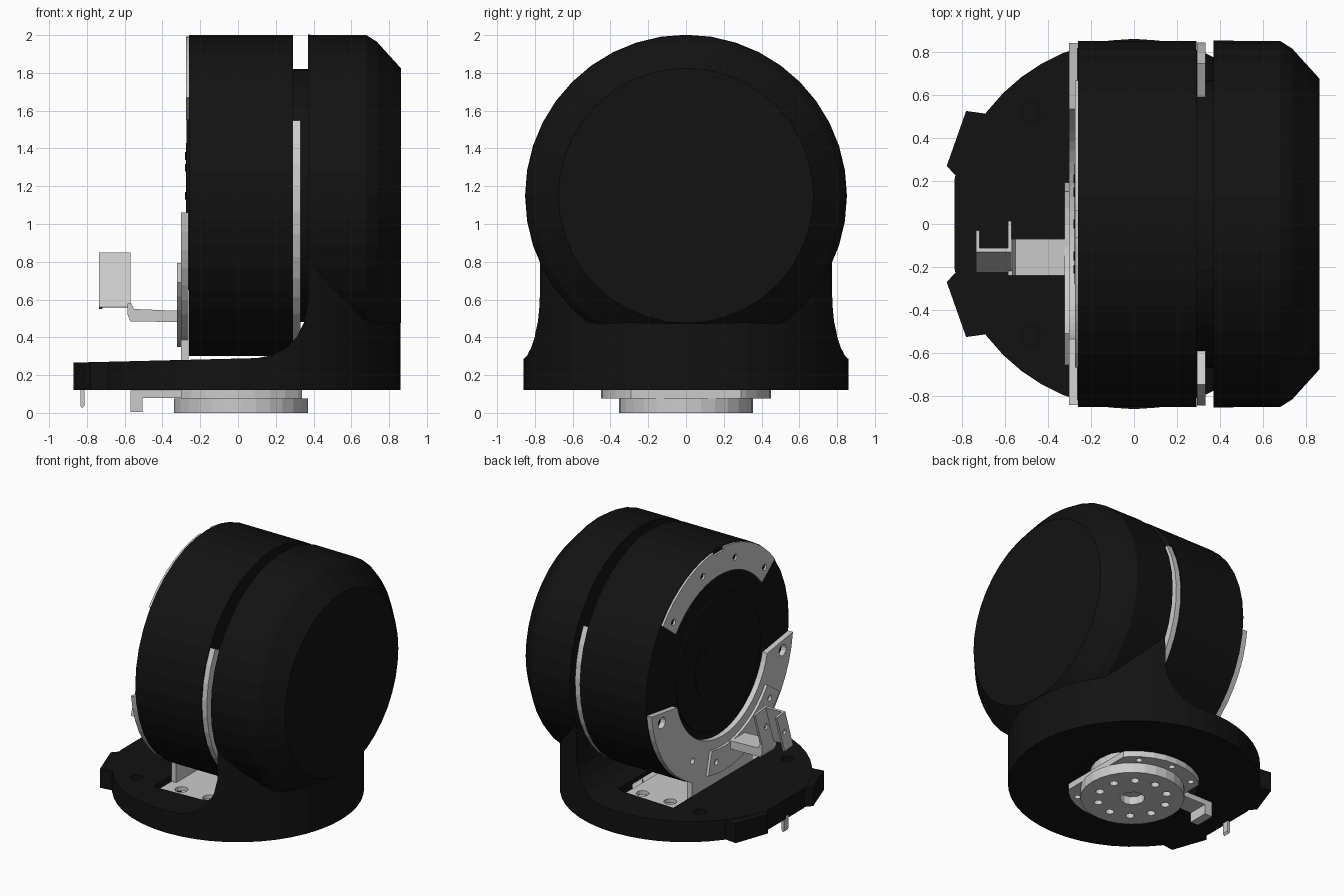
import bpy, bmesh
from math import sin, cos, radians, pi
from mathutils import Vector

if "Cube" in bpy.data.objects:
    bpy.data.objects.remove(bpy.data.objects["Cube"])

black = bpy.data.materials.new("black_shell")
black.diffuse_color = (0.006, 0.006, 0.006, 1)
black.use_nodes = True
black.node_tree.nodes["Principled BSDF"].inputs["Base Color"].default_value = black.diffuse_color
CZ = 1.15  # height of the drum axis


def finish(name, bm, mat=None):
    bmesh.ops.recalc_face_normals(bm, faces=bm.faces)
    me = bpy.data.meshes.new(name)
    bm.to_mesh(me)
    bm.free()
    ob = bpy.data.objects.new(name, me)
    bpy.context.collection.objects.link(ob)
    if mat:
        me.materials.append(mat)
    return ob


def prism(name, pts, axis, lo, hi, mat=None):
    """Extrude a 2D outline along an axis."""
    put = {'X': lambda a, b, t: (t, a, b), 'Y': lambda a, b, t: (a, t, b),
           'Z': lambda a, b, t: (a, b, t)}[axis]
    bm = bmesh.new()
    A = [bm.verts.new(put(a, b, lo)) for a, b in pts]
    B = [bm.verts.new(put(a, b, hi)) for a, b in pts]
    bm.faces.new(A)
    bm.faces.new(B)
    n = len(pts)
    for i in range(n):
        bm.faces.new((A[i], A[(i + 1) % n], B[(i + 1) % n], B[i]))
    return finish(name, bm, mat)


def ring(r, n=40, c=(0, 0)):
    return [(c[0] + r * cos(2 * pi * i / n), c[1] + r * sin(2 * pi * i / n)) for i in range(n)]


def arc(ri, ro, a0, a1, n=20, skew=0):
    """Arc strip outline around the drum axis; skew slants its ends."""
    def side(r, s, e):
        return [(r * cos(radians(s + (e - s) * i / n)), CZ + r * sin(radians(s + (e - s) * i / n)))
                for i in range(n + 1)]
    return side(ro, a0, a1) + side(ri, a1 - skew, a0 + skew)


def lathe_x(name, prof, n=40, mat=None):
    """Closed solid of revolution about the drum axis from (x, r) points."""
    bm = bmesh.new()
    loops = [[bm.verts.new((x, y, CZ + z)) for y, z in ring(r, n)] for x, r in prof]
    bm.faces.new(loops[0])
    bm.faces.new(loops[-1])
    for A, B in zip(loops, loops[1:]):
        for i in range(n):
            j = (i + 1) % n
            bm.faces.new((A[i], A[j], B[j], B[i]))
    return finish(name, bm, mat)


def box(name, x, y, z, mat=None):
    return prism(name, [(x[0], y[0]), (x[1], y[0]), (x[1], y[1]), (x[0], y[1])], 'Z', z[0], z[1], mat)


def boolean(ob, tool, op):
    m = ob.modifiers.new(op, 'BOOLEAN')
    m.operation, m.object, m.solver = op, tool, 'EXACT'
    bpy.context.view_layer.objects.active = ob
    bpy.ops.object.modifier_apply(modifier=m.name)
    bpy.data.objects.remove(tool)


def drill(ob, spots, r, axis, lo, hi):
    for s in spots:
        boolean(ob, prism("drill", ring(r, 12, s), axis, lo, hi), 'DIFFERENCE')


def polar(r, *angles, c=(0, CZ)):
    return [(c[0] + r * cos(radians(a)), c[1] + r * sin(radians(a))) for a in angles]


# Housing: round base and column cut by an L profile, joined with the rear cap
housing = prism("housing", ring(0.86, 48), 'Z', 0.12, CZ, black)
ell = [(-0.835, 0), (1, 0), (1, 1.3), (0.375, 1.3), (0.37, 0.58), (0.35, 0.48), (0.31, 0.40),
       (0.25, 0.34), (0.18, 0.305), (0.1, 0.29), (-0.835, 0.267)]
boolean(housing, prism("profile_cutter", ell, 'Y', -1, 1), 'INTERSECT')
for s in (1, -1):
    lug = [(-0.87, 0.27), (-0.78, 0.525), (-0.67, 0.51), (-0.58, 0.59), (-0.55, 0.3), (-0.8, 0.2), (-0.82, 0.215)]
    boolean(housing, prism("lug", [(x, s * y) for x, y in lug], 'Z', 0.121, 0.266), 'UNION')
cap = lathe_x("cap", [(0.37, 0.852), (0.68, 0.85), (0.735, 0.815), (0.862, 0.675)])
boolean(housing, cap, 'UNION')
boolean(housing, prism("base_hole", ring(0.44, 32), 'Z', 0, 0.27), 'DIFFERENCE')
boolean(housing, box("bracket_recess", (-0.3, 0.16), (-0.58, 0.58), (0.2, 0.6)), 'DIFFERENCE')
drill(housing, [(-0.48, 0.52), (-0.48, -0.52)], 0.045, 'Z', 0.22, 0.4)

# Motor drum with its neck and front plate
lathe_x("drum", [(-0.26, 0.85), (0.29, 0.85)], mat=black)
lathe_x("drum_neck", [(0.28, 0.67), (0.38, 0.67)], mat=black)
lathe_x("drum_face", [(-0.272, 0.50), (-0.25, 0.50)], mat=black)
lathe_x("drum_hub", [(-0.276, 0.28), (-0.26, 0.28)], mat=black)
for i, p in enumerate(polar(0.21, *range(0, 360, 45))):
    prism(f"hub_screw_{i}", ring(0.02, 8, p), 'X', -0.28, -0.27, black)

# Rear cradle arc between drum and cap
prism("rear_cradle", arc(0.66, 0.845, -208, 28, 28), 'X', 0.292, 0.332)

# Front cradle plate, C-shaped
front = prism("front_cradle", arc(0.55, 0.845, -174, -6, 24, skew=8), 'X', -0.302, -0.262)
drill(front, polar(0.74, -14, -166), 0.042, 'X', -0.4, -0.2)
drill(front, polar(0.7, -60, -120), 0.022, 'X', -0.4, -0.2)

# Upper arc plate with a small notch
upper = prism("upper_arc", arc(0.65, 0.845, 38, 142, 16), 'X', -0.275, -0.255)
drill(upper, polar(0.74, 43, 75, 105, 137), 0.024, 'X', -0.4, -0.2)
boolean(upper, prism("notch", [(-0.06, 1.97), (0.06, 1.97), (0.06, 2.1), (-0.06, 2.1)], 'X', -0.4, -0.2), 'DIFFERENCE')

# Cradle floor under the drum
floor = box("cradle_floor", (-0.30, 0.16), (-0.55, 0.55), (0.205, 0.235))
drill(floor, [(x, y) for x in (-0.17, 0.06) for y in (-0.43, 0.43)], 0.045, 'Z', 0.1, 0.4)
box("cradle_bend", (-0.302, -0.262), (-0.36, 0.36), (0.205, 0.42))

# Connector bracket: mounting strip, arm and tilted channel
strip = prism("bracket_strip", arc(0.62, 0.8, 215, 284, 10), 'X', -0.322, -0.302)
drill(strip, polar(0.71, 221, 278), 0.022, 'X', -0.4, -0.2)
prism("bracket_arm", [(-0.305, 0.48), (-0.57, 0.485), (-0.585, 0.52), (-0.585, 0.58), (-0.565, 0.58),
                      (-0.55, 0.55), (-0.305, 0.54)], 'Y', -0.24, -0.07)


def tilted(name, x, d0, d1):
    pts = [(-0.225 + d0, 0.56), (-0.225 + d1, 0.56 - d1 * 0.1), (-0.13 + d1, 0.85 - d1 * 0.1), (-0.13 + d0, 0.85)]
    return prism(name, pts, 'X', *x)


tilted("channel_web", (-0.735, -0.568), 0, 0.018)
outer = tilted("channel_outer_side", (-0.735, -0.718), 0, 0.10)
inner = tilted("channel_inner_side", (-0.585, -0.568), 0, 0.145)
for side in (outer, inner):
    drill(side, [(-0.12, 0.70)], 0.02, 'X', -1, 0)

# Output flange under the base
flange = prism("output_flange", ring(0.355, 28, (0.015, 0)), 'Z', 0, 0.075)
drill(flange, [(0.015, 0)], 0.085, 'Z', -0.1, 0.06)
drill(flange, polar(0.24, *range(18, 378, 36), c=(0.015, 0)), 0.03, 'Z', -0.1, 0.06)

# Mounting plate above the flange, with its wing and cable tab
plate = prism("mounting_plate", ring(0.45, 32), 'Z', 0.075, 0.122)
boolean(plate, box("plate_trim", (-0.3, 0.34), (-1, 1), (0, 1)), 'INTERSECT')
drill(plate, polar(0.40, 55, 90, 125, 235, 270, 305, c=(0, 0)), 0.022, 'Z', 0, 0.2)
prism("mount_column", ring(0.3, 28), 'Z', 0.12, 0.21)
box("cable_tab", (-0.57, -0.28), (0, 0.15), (0.078, 0.118))
box("cable_tab_lip", (-0.57, -0.505), (0, 0.15), (0.005, 0.08))
prism("release_tab", [(-0.835, 0.04), (-0.825, 0.025), (-0.812, 0.04), (-0.812, 0.14), (-0.835, 0.14)],
      'Y', -0.025, 0.025)
